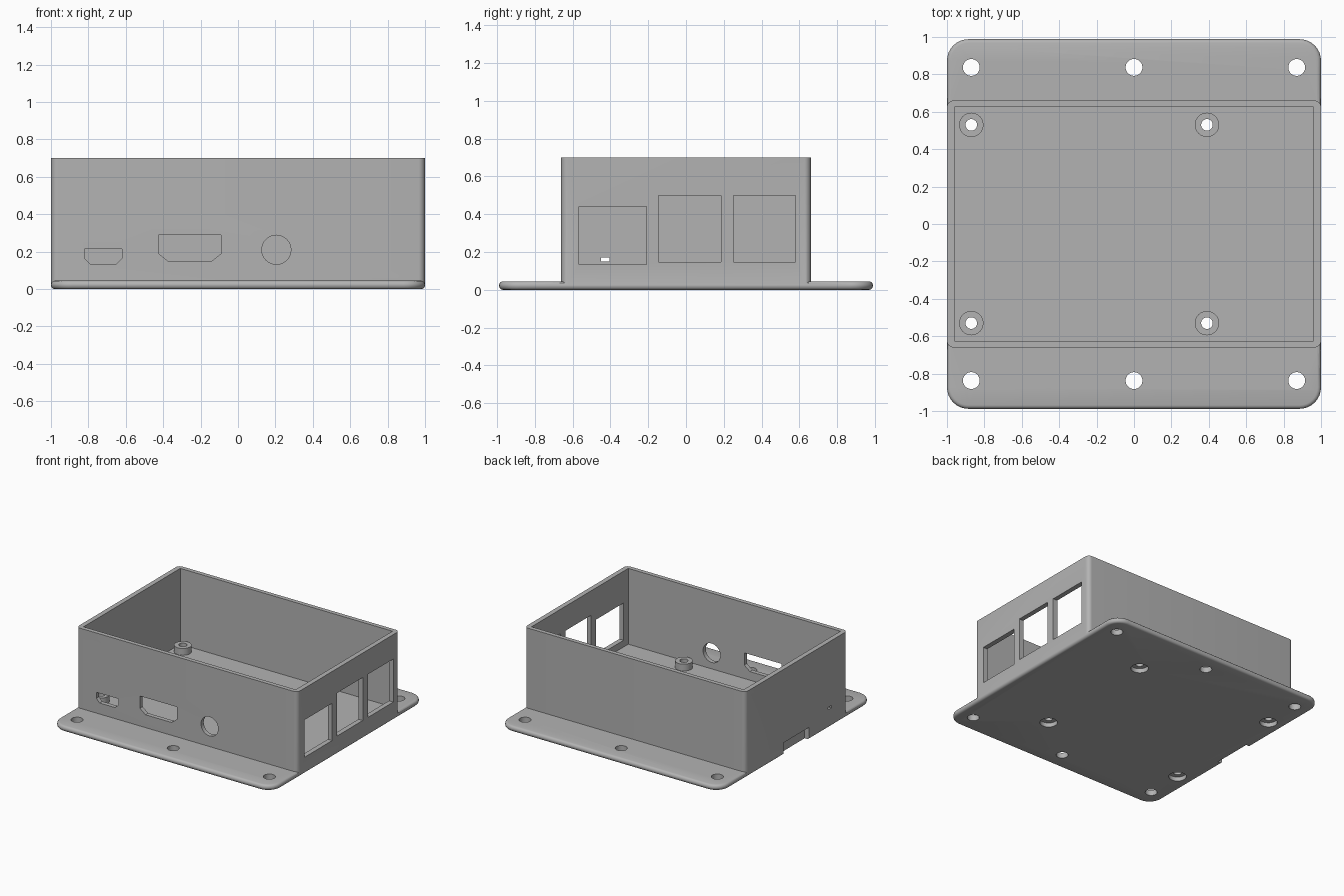
import bpy, bmesh, math
from mathutils import Matrix

if "Cube" in bpy.data.objects:
    bpy.data.objects.remove(bpy.data.objects["Cube"])

grey = bpy.data.materials.new("light grey plastic")
grey.diffuse_color = (0.45, 0.45, 0.45, 1)
grey.use_nodes = True
grey.node_tree.nodes["Principled BSDF"].inputs["Base Color"].default_value = grey.diffuse_color


def rounded_rect(hx, hy, r, n=8):
    pts = []
    for k, (sx, sy) in enumerate([(1, 1), (-1, 1), (-1, -1), (1, -1)]):
        for i in range(n + 1):
            a = math.pi / 2 * (k + i / n)
            pts.append((sx * (hx - r) + r * math.cos(a), sy * (hy - r) + r * math.sin(a)))
    return pts


def circle(cx, cy, r, n=32):
    return [(cx + r * math.cos(math.tau * i / n), cy + r * math.sin(math.tau * i / n)) for i in range(n)]


def rect(x0, x1, y0, y1):
    return [(x0, y0), (x1, y0), (x1, y1), (x0, y1)]


def loft(name, rings, matrix=None):
    """Closed solid through a stack of (outline, height) rings."""
    bm = bmesh.new()
    loops = [[bm.verts.new((x, y, z)) for x, y in pts] for pts, z in rings]
    n = len(loops[0])
    for a, b in zip(loops, loops[1:]):
        for i in range(n):
            j = (i + 1) % n
            bm.faces.new((a[i], a[j], b[j], b[i]))
    bm.faces.new(loops[0][::-1])
    bm.faces.new(loops[-1])
    if matrix:
        bm.transform(matrix)
    bmesh.ops.recalc_face_normals(bm, faces=bm.faces)
    me = bpy.data.meshes.new(name)
    bm.to_mesh(me)
    bm.free()
    ob = bpy.data.objects.new(name, me)
    bpy.context.collection.objects.link(ob)
    me.materials.append(grey)
    return ob


def prism(name, pts, z0, z1, matrix=None):
    return loft(name, [(pts, z0), (pts, z1)], matrix)


def combine(target, tool, operation):
    mod = target.modifiers.new(operation, 'BOOLEAN')
    mod.operation, mod.solver, mod.object = operation, 'EXACT', tool
    bpy.context.view_layer.objects.active = target
    bpy.ops.object.modifier_apply(modifier=mod.name)
    bpy.data.objects.remove(tool)


# base plate with rounded corners and rounded rim
T, R = 0.045, 0.02
rings = []
for a in (-90, -60, -30, 0):
    d = R * (1 - math.cos(math.radians(a)))
    rings.append((rounded_rect(1 - d, 0.988 - d, 0.115 - d), R + R * math.sin(math.radians(a))))
rings += [(pts, T - z) for pts, z in rings[::-1]]
case = loft("enclosure", rings)

# tall wall, hollowed above the inner floor
FLOOR, TOP = 0.08, 0.70
combine(case, prism("wall", rounded_rect(0.9995, 0.66, 0.035), 0.022, TOP), 'UNION')
combine(case, prism("cavity", rect(-0.96, 0.96, -0.625, 0.625), FLOOR, 1), 'DIFFERENCE')

# board standoffs with screw holes and counterbores below
for x in (-0.87, 0.39):
    for y in (-0.53, 0.53):
        combine(case, prism("standoff", circle(x, y, 0.065), 0.06, 0.135), 'UNION')
        combine(case, prism("screw_hole", circle(x, y, 0.031), -0.1, 0.3), 'DIFFERENCE')
        combine(case, prism("counterbore", circle(x, y, 0.066), -0.1, 0.035), 'DIFFERENCE')

# mounting holes in the flanges
for x in (-0.87, 0, 0.87):
    for y in (-0.837, 0.837):
        combine(case, prism("mount_hole", circle(x, y, 0.045), -0.1, 0.2), 'DIFFERENCE')

# front openings: outlines in x, z pushed through the front wall
to_front = Matrix.Rotation(math.pi / 2, 4, 'X')


def port(x0, x1, z0, z1, cx, cz):
    return [(x0 + cx, z0), (x1 - cx, z0), (x1, z0 + cz), (x1, z1), (x0, z1), (x0, z0 + cz)]


for name, pts in (("power_port", port(-0.82, -0.62, 0.135, 0.215, 0.03, 0.03)),
                  ("video_port", port(-0.425, -0.09, 0.15, 0.29, 0.05, 0.04)),
                  ("audio_port", circle(0.205, 0.21, 0.078))):
    combine(case, prism(name, pts, 0.6, 0.75, to_front), 'DIFFERENCE')

# right side openings: outlines in y, z pushed through the side wall
to_side = Matrix(((0, 0, 1, 0), (1, 0, 0, 0), (0, 1, 0, 0), (0, 0, 0, 1)))
for y0, y1, z0, z1 in ((-0.565, -0.21, 0.135, 0.44), (-0.145, 0.185, 0.148, 0.50), (0.25, 0.58, 0.148, 0.50)):
    combine(case, prism("side_port", rect(y0, y1, z0, z1), 0.9, 1.1, to_side), 'DIFFERENCE')

# left side: card slot through the bottom edge and a small light window
combine(case, prism("card_slot", rect(-0.165, 0.165, -0.1, 0.1), -1.1, -0.959, to_side), 'DIFFERENCE')
combine(case, prism("light_window", rect(-0.45, -0.405, 0.15, 0.17), -1.1, -0.9, to_side), 'DIFFERENCE')

# smooth the rounds, keep the edges sharp
bpy.context.view_layer.objects.active = case
case.select_set(True)
bpy.ops.object.shade_smooth_by_angle(angle=math.radians(35))
